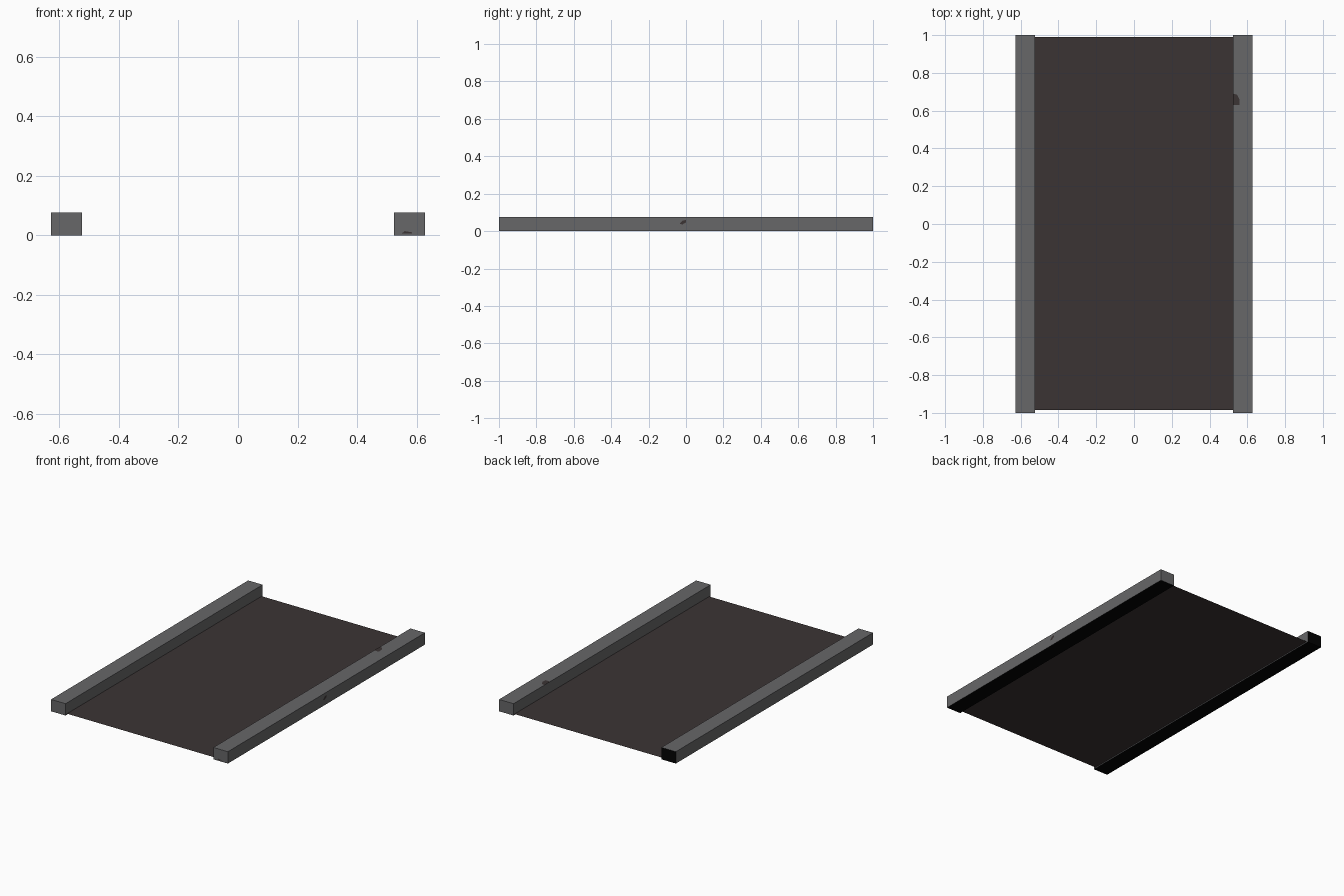
import bpy, bmesh

if "Cube" in bpy.data.objects:
    bpy.data.objects.remove(bpy.data.objects["Cube"])

def material(name, rgb):
    m = bpy.data.materials.new(name)
    m.diffuse_color = (*rgb, 1)
    m.use_nodes = True
    m.node_tree.nodes["Principled BSDF"].inputs["Base Color"].default_value = m.diffuse_color
    return m

GREY = material("kerb grey", (0.135, 0.135, 0.139))
ROAD = material("asphalt", (0.044, 0.034, 0.034))
BLACK = material("black", (0.001, 0.001, 0.001))

X_IN, X_OUT, H = 0.525, 0.628, 0.076

def finish(name, bm, mats):
    me = bpy.data.meshes.new(name)
    bm.to_mesh(me)
    bm.free()
    for m in mats:
        me.materials.append(m)
    ob = bpy.data.objects.new(name, me)
    bpy.context.collection.objects.link(ob)
    return ob

# kerbs: black undersides, and a black back end on the left one
for name, side in (("left_kerb", -1), ("right_kerb", 1)):
    bm = bmesh.new()
    bmesh.ops.create_cube(bm, size=1)
    for v in bm.verts:
        v.co.x = v.co.x * (X_OUT - X_IN) + side * (X_IN + X_OUT) / 2
        v.co.y *= 2
        v.co.z = (v.co.z + 0.5) * H
    bm.normal_update()
    for f in bm.faces:
        if f.normal.z < -0.5 or (side < 0 and f.normal.y > 0.5):
            f.material_index = 1
    finish(name, bm, [GREY, BLACK])

def sheet(name, points, mat):
    bm = bmesh.new()
    bm.faces.new([bm.verts.new(p) for p in points])
    finish(name, bm, [mat])

# road surface: a single sheet just above the kerb base
z = 0.006
sheet("road", [(-X_IN, -0.985, z), (X_IN, -0.985, z), (X_IN, 0.99, z), (-X_IN, 0.99, z)], ROAD)

# small dark stains on the right kerb
e = 0.001
sheet("top_stain", [(x, y, H + e) for x, y in
      ((X_IN, 0.63), (0.558, 0.63), (0.558, 0.66), (0.545, 0.685), (X_IN, 0.69))], ROAD)
sheet("side_stain", [(X_OUT + e, y, w) for y, w in
      ((-0.035, 0.04), (-0.02, 0.035), (0.0, 0.047), (0.0, 0.06), (-0.02, 0.055))], ROAD)
sheet("front_stain", [(x, -1 - e, w) for x, w in
      ((0.55, 0.006), (0.585, 0.006), (0.585, 0.01), (0.56, 0.014))], ROAD)
